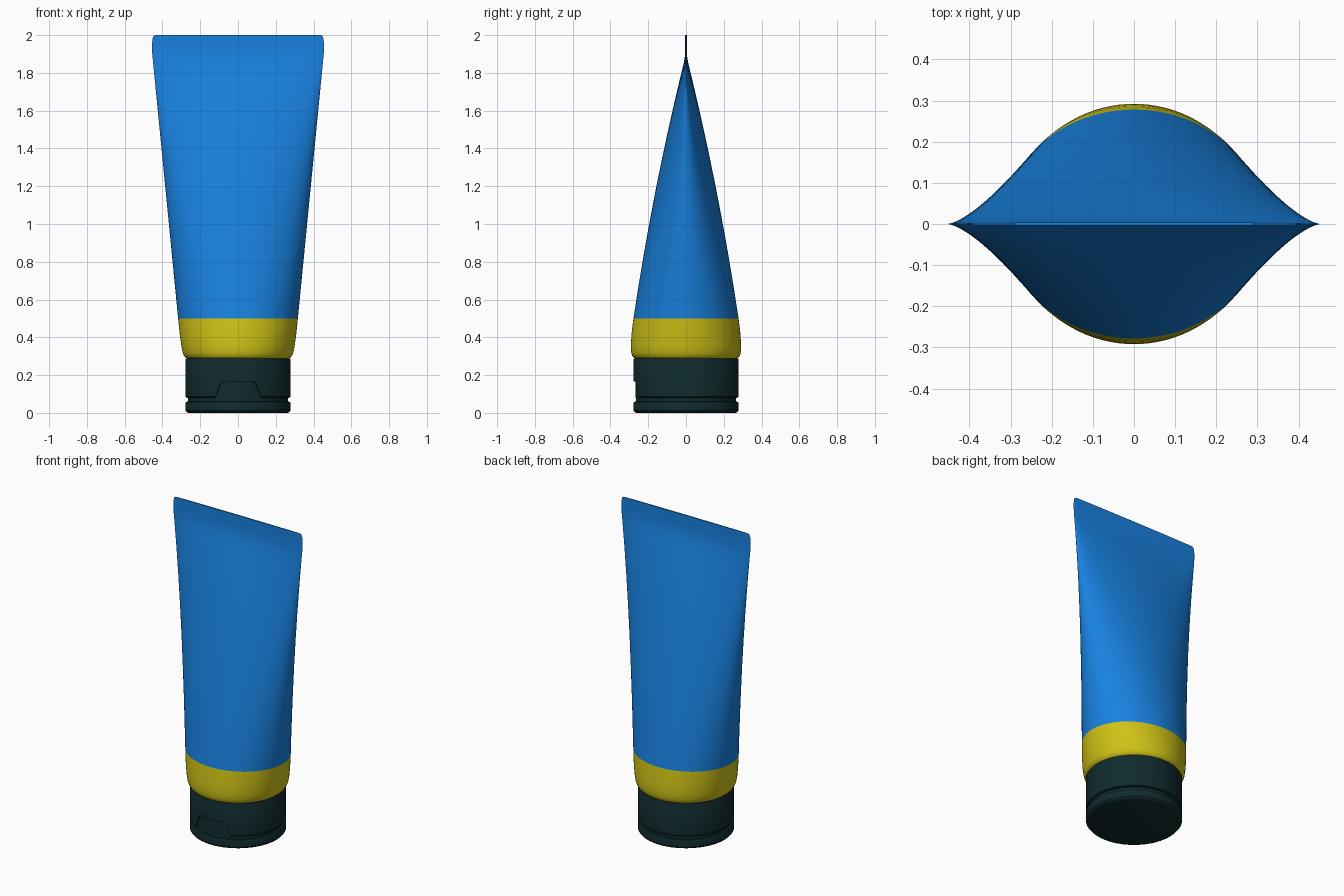
import bpy, bmesh, math

if "Cube" in bpy.data.objects:
    bpy.data.objects.remove(bpy.data.objects["Cube"])

SEG = 96


def material(name, rgb):
    m = bpy.data.materials.new(name)
    m.diffuse_color = (*rgb, 1)
    m.use_nodes = True
    m.node_tree.nodes["Principled BSDF"].inputs["Base Color"].default_value = m.diffuse_color
    return m


def make_object(name, bm, mat=None):
    bmesh.ops.recalc_face_normals(bm, faces=bm.faces)
    me = bpy.data.meshes.new(name)
    bm.to_mesh(me)
    bm.free()
    ob = bpy.data.objects.new(name, me)
    bpy.context.collection.objects.link(ob)
    if mat:
        me.materials.append(mat)
    return ob


def smooth(ob, degrees=35):
    bpy.ops.object.select_all(action='DESELECT')
    ob.select_set(True)
    bpy.context.view_layer.objects.active = ob
    bpy.ops.object.shade_smooth_by_angle(angle=math.radians(degrees))


def loft(name, rings, mat, cap_start=False, cap_end=False):
    """Skin elliptical rings given as (z, half width, half depth)."""
    bm = bmesh.new()
    loops = []
    for z, a, b in rings:
        loops.append([bm.verts.new((a * math.cos(2 * math.pi * i / SEG),
                                    b * math.sin(2 * math.pi * i / SEG), z))
                      for i in range(SEG)])
    for lo, hi in zip(loops, loops[1:]):
        for i in range(SEG):
            j = (i + 1) % SEG
            bm.faces.new((lo[i], lo[j], hi[j], hi[i]))
    if cap_start:
        bm.faces.new(loops[0])
    if cap_end:
        bm.faces.new(loops[-1])
    return make_object(name, bm, mat)


blue = material("tube_blue", (0.009, 0.22, 0.74))
yellow = material("band_yellow", (0.62, 0.54, 0.008))
dark = material("cap_dark", (0.005, 0.024, 0.027))

# Tube body: ellipse flattening upward into a thin crimped seam
body_rings = []
for i in range(29):
    t = i / 28
    depth = 0.278 * (1 - t) + 0.07 * t * (1 - t)
    body_rings.append((0.5 + 1.4 * t, 0.317 + 0.137 * t, max(depth, 0.004)))
body_rings += [(1.95, 0.455, 0.004), (1.98, 0.453, 0.004),
               (1.993, 0.449, 0.004), (2.0, 0.44, 0.004)]
smooth(loft("tube_body", body_rings, blue, cap_end=True))

# Coloured band with the rounded shoulder
band_rings = [(0.288, 0.2, 0.2), (0.288, 0.268, 0.268), (0.292, 0.277, 0.277),
              (0.302, 0.286, 0.285), (0.32, 0.293, 0.29), (0.35, 0.299, 0.292),
              (0.39, 0.305, 0.290), (0.44, 0.311, 0.286), (0.5, 0.317, 0.278)]
smooth(loft("tube_band", band_rings, yellow, cap_start=True), 50)

# Flip cap: lid, hinge groove and upper collar
profile = [(0.0, 0.262), (0.003, 0.271), (0.012, 0.278), (0.052, 0.278),
           (0.058, 0.275), (0.06, 0.266), (0.079, 0.266), (0.081, 0.274),
           (0.086, 0.278), (0.282, 0.278), (0.288, 0.275), (0.29, 0.268)]
cap = loft("flip_cap", [(z, r, r) for z, r in profile], dark, True, True)

# Thumb recess cutter: curved strip with a trapezoid outline
bm = bmesh.new()
columns = []
N = 40
for i in range(N + 1):
    x = -0.13 + 0.26 * i / N
    u = min(max((0.13 - abs(x)) / 0.045, 0), 1)
    top = 0.08 + 0.085 * u * u * (3 - 2 * u)
    ang = math.asin(x / 0.278)
    columns.append([bm.verts.new((r * math.sin(ang), -r * math.cos(ang), z))
                    for r, z in ((0.268, 0.07), (0.32, 0.07), (0.32, top), (0.268, top))])
for p, q in zip(columns, columns[1:]):
    for k in range(4):
        m = (k + 1) % 4
        bm.faces.new((p[k], p[m], q[m], q[k]))
bm.faces.new(columns[0])
bm.faces.new(columns[-1])
cutter = make_object("thumb_recess_cutter", bm)
cutter.hide_render = True

mod = cap.modifiers.new("thumb_recess", 'BOOLEAN')
mod.operation = 'DIFFERENCE'
mod.solver = 'EXACT'
mod.object = cutter
bpy.context.view_layer.objects.active = cap
bpy.ops.object.modifier_apply(modifier=mod.name)
bpy.data.objects.remove(cutter)
smooth(cap)
